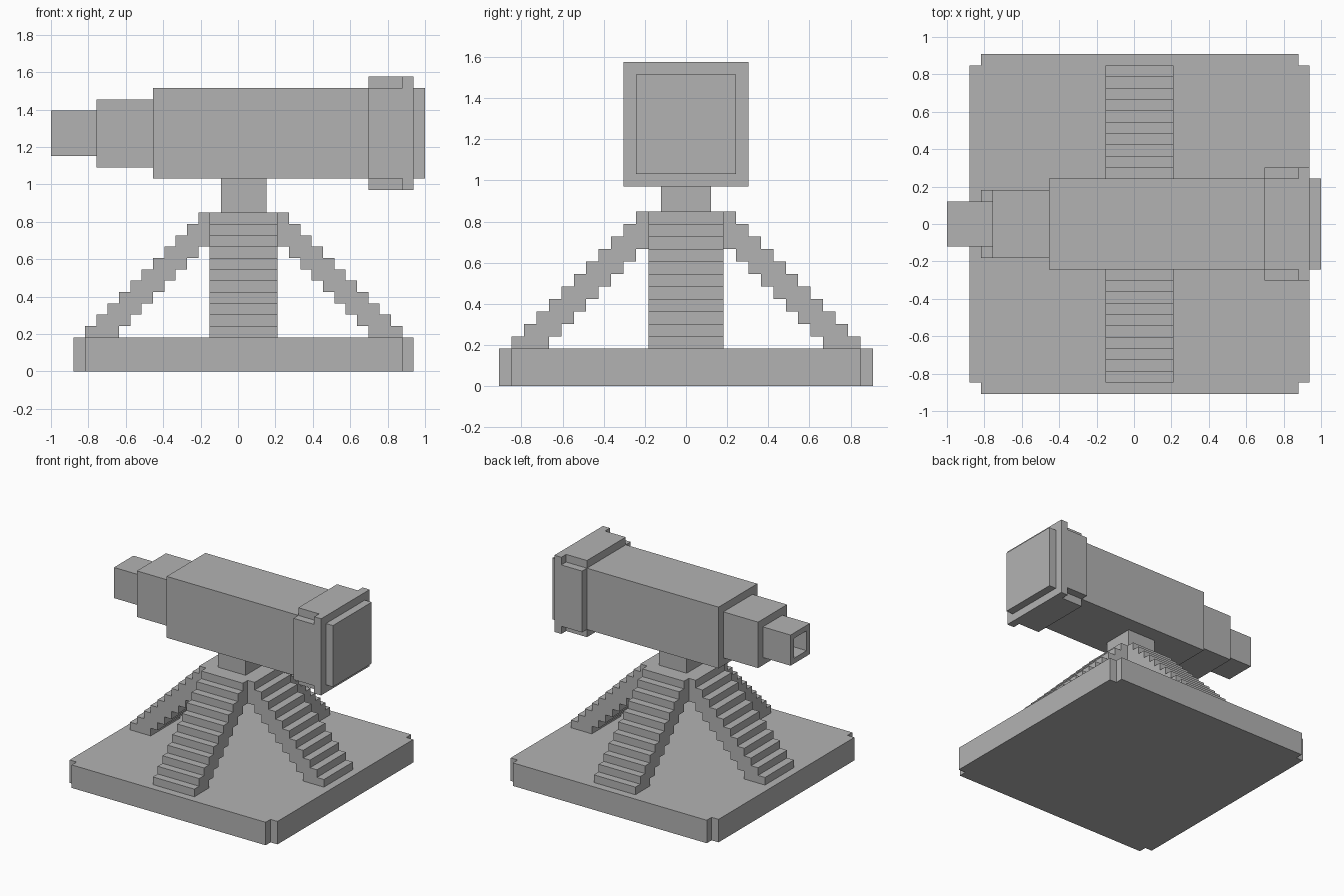
import bpy
import bmesh
from math import pi
from mathutils import Matrix, Vector

if "Cube" in bpy.data.objects:
    bpy.data.objects.remove(bpy.data.objects["Cube"])

U = 2 / 33      # one block of the blocky grid
MID = 0.5       # stand centre along x, in blocks

grey = bpy.data.materials.new("plain grey")
grey.use_nodes = True
grey.diffuse_color = (0.45, 0.45, 0.45, 1)
grey.node_tree.nodes["Principled BSDF"].inputs["Base Color"].default_value = grey.diffuse_color


def finish(name, bm):
    """Scale from blocks to units and make the object."""
    bmesh.ops.recalc_face_normals(bm, faces=bm.faces)
    bmesh.ops.scale(bm, vec=(U, U, U), verts=bm.verts)
    mesh = bpy.data.meshes.new(name)
    bm.to_mesh(mesh)
    bm.free()
    mesh.materials.append(grey)
    obj = bpy.data.objects.new(name, mesh)
    bpy.context.scene.collection.objects.link(obj)
    return obj


def prism(profile, axis, lo, hi):
    """Extrude a 2D profile along an axis, from lo to hi."""
    place = {"X": lambda a, b, t: (t, a, b),
             "Y": lambda a, b, t: (a, t, b),
             "Z": lambda a, b, t: (a, b, t)}[axis]
    bm = bmesh.new()
    face = bm.faces.new([bm.verts.new(place(a, b, lo)) for a, b in profile])
    ext = bmesh.ops.extrude_face_region(bm, geom=[face], use_keep_orig=True)
    verts = [g for g in ext["geom"] if isinstance(g, bmesh.types.BMVert)]
    bmesh.ops.translate(bm, verts=verts, vec=Vector(place(0, 0, hi - lo)))
    return bm


def square(r, ca=0, cb=0):
    return [(ca - r, cb - r), (ca + r, cb - r), (ca + r, cb + r), (ca - r, cb + r)]


def notched(r, ca=0, cb=0):
    """Square with a one-block notch at each corner."""
    s = r - 1
    pts = []
    for x, y in ((1, 1), (-1, 1), (-1, -1), (1, -1)):
        corner = [(x * r, y * s), (x * s, y * s), (x * s, y * r)]
        pts += corner if x * y > 0 else corner[::-1]
    return [(ca + a, cb + b) for a, b in pts]


# Stand: base slab, hub and mount
finish("base", prism(notched(15, MID), "Z", 0, 3))
finish("hub", prism(square(3, MID), "Z", 11, 14))
finish("mount", prism(square(2, MID), "Z", 14, 17))

# Four stepped legs
outer, inner = [], []
for i in range(11):
    outer += [(14 - i, 3 + i), (14 - i, 4 + i)]
    inner += [(max(11 - i, 3), 3 + i), (max(11 - i, 3), 4 + i)]
steps = list(dict.fromkeys(outer + inner[::-1]))
for k, side in enumerate(("left", "back", "right", "front")):
    bm = prism(steps, "Y", -3, 3)
    turn = Matrix.Translation((MID, 0, 0)) @ Matrix.Rotation(k * pi / 2, 4, "Z")
    bmesh.ops.transform(bm, matrix=turn, verts=bm.verts)
    finish(side + "_leg", bm)

# Tube, with its collar and rim around the wide end
AXIS = 21
finish("tube", prism(square(4, 0, AXIS), "X", -7.5, 16.5))
finish("collar", prism(notched(5, 0, AXIS), "X", 11.5, 14.5))
finish("rim", prism(square(5, 0, AXIS), "X", 14.5, 15.5))
finish("draw_tube", prism(square(3, 0, AXIS), "X", -12.5, -7.5))

# Eyepiece with a square hole in its end
bm = prism(square(2, 0, AXIS), "X", -16.5, -12.5)
end = min(bm.faces, key=lambda f: f.calc_center_median().x)
bmesh.ops.recalc_face_normals(bm, faces=bm.faces)
bmesh.ops.inset_individual(bm, faces=[end], thickness=1)
hole = bmesh.ops.extrude_discrete_faces(bm, faces=[end])["faces"][0]
bmesh.ops.translate(bm, verts=hole.verts, vec=(3, 0, 0))
finish("eyepiece", bm)
